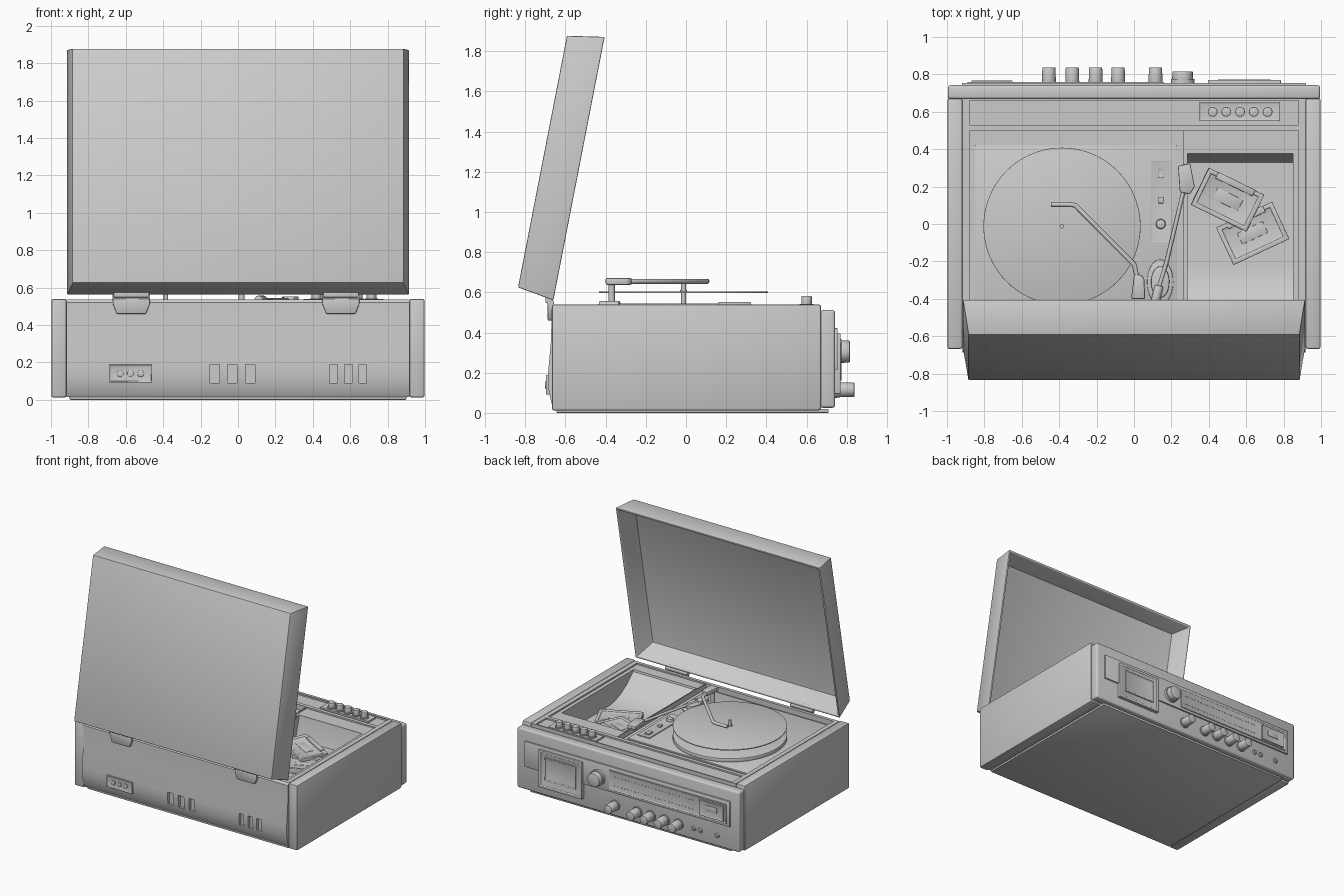
import bpy, bmesh, math
from mathutils import Vector, Matrix

if "Cube" in bpy.data.objects:
    bpy.data.objects.remove(bpy.data.objects["Cube"])


def finish(name, bm, bevel=0, segs=2):
    bmesh.ops.recalc_face_normals(bm, faces=bm.faces[:])
    me = bpy.data.meshes.new(name)
    bm.to_mesh(me)
    bm.free()
    ob = bpy.data.objects.new(name, me)
    bpy.context.collection.objects.link(ob)
    bpy.ops.object.select_all(action='DESELECT')
    ob.select_set(True)
    bpy.context.view_layer.objects.active = ob
    if bevel:
        m = ob.modifiers.new("bevel", 'BEVEL')
        m.width, m.segments, m.limit_method = bevel, segs, 'ANGLE'
        bpy.ops.object.modifier_apply(modifier=m.name)
    bpy.ops.object.shade_smooth_by_angle(angle=math.radians(30))
    return ob


def box(name, x, y, z, bevel=0, inset=None, segs=2):
    """Box from ranges; inset = (face normal, border width, recess depth)."""
    bm = bmesh.new()
    bmesh.ops.create_cube(bm, size=1)
    for v in bm.verts:
        v.co = Vector([(r[0] + r[1]) / 2 + c * (r[1] - r[0]) for r, c in zip((x, y, z), v.co)])
    if inset:
        n = Vector(inset[0])
        bm.normal_update()
        f = max(bm.faces, key=lambda f: f.normal.dot(n))
        bmesh.ops.inset_region(bm, faces=[f], thickness=inset[1])
        r = bmesh.ops.inset_region(bm, faces=[f], thickness=0.003)
        bmesh.ops.translate(bm, verts=f.verts[:], vec=-n * inset[2])
    return finish(name, bm, bevel, segs)


def cyl(name, start, end, r, r2=None, bevel=0, n=32):
    a, b = Vector(start), Vector(end)
    bm = bmesh.new()
    rot = (b - a).to_track_quat('Z', 'Y').to_matrix().to_4x4()
    bmesh.ops.create_cone(bm, cap_ends=True, segments=n, radius1=r, radius2=r if r2 is None else r2,
                          depth=(b - a).length, matrix=Matrix.Translation((a + b) / 2) @ rot)
    return finish(name, bm, bevel)


def prism(name, pts, to3d, a, b, bevel=0):
    bm = bmesh.new()
    f = bm.faces.new([bm.verts.new(to3d(p, q, a)) for p, q in pts])
    r = bmesh.ops.extrude_face_region(bm, geom=[f])
    vs = [v for v in r['geom'] if isinstance(v, bmesh.types.BMVert)]
    bmesh.ops.translate(bm, verts=vs, vec=Vector(to3d(0, 0, b)) - Vector(to3d(0, 0, a)))
    return finish(name, bm, bevel)


def tube(name, pts, r):
    cu = bpy.data.curves.new(name, 'CURVE')
    cu.dimensions, cu.bevel_depth, cu.bevel_resolution, cu.use_fill_caps = '3D', r, 3, True
    s = cu.splines.new('POLY')
    s.points.add(len(pts) - 1)
    for p, c in zip(s.points, pts):
        p.co = (*c, 1)
    ob = bpy.data.objects.new(name, cu)
    bpy.context.collection.objects.link(ob)
    return ob


def cut(ob, cutter):
    m = ob.modifiers.new("cut", 'BOOLEAN')
    m.operation, m.solver, m.object = 'DIFFERENCE', 'EXACT', cutter
    bpy.context.view_layer.objects.active = ob
    bpy.ops.object.modifier_apply(modifier=m.name)
    bpy.data.objects.remove(cutter)


UP, FRONT, BACK = (0, 0, 1), (0, -1, 0), (0, 1, 0)
yz = lambda p, q, t: (t, p, q)
xz = lambda p, q, t: (p, t, q)
xy = lambda p, q, t: (p, q, t)

# cabinet with deck well, storage tray and control strip recess
body = prism("cabinet", [(-.65, .015), (-.67, .05), (-.685, .12), (-.687, .19), (-.672, .36), (-.668, .52),
                         (-.655, .537), (.67, .537), (.67, .015)], yz, -.916, .916)
cut(body, box("cutter", (-.88, .262), (-.63, .5), (.495, .7)))
cut(body, box("cutter", (.265, .88), (-.63, .5), (.525, .7)))
cut(body, box("cutter", (-.88, .88), (.53, .66), (.525, .7)))
cut(body, prism("cutter", [(.38, .6), (.375, .51), (.33, .35), (-.22, .35), (-.3, .36), (-.38, .39),
                           (-.46, .44), (-.54, .51), (-.56, .6)], yz, .285, .85))
for i, x in enumerate((-.125, -.03, .065, .51, .59, .667)):
    w = .025 if i < 3 else .021
    cut(body, box("cutter", (x - w, x + w), (-.8, -.66), (.09, .19)))
bpy.context.view_layer.objects.active = body
body.select_set(True)
bpy.ops.object.shade_smooth_by_angle(angle=math.radians(25))
box("base_plate", (-.9, .9), (-.645, .71), (0, .02), .005)

# wooden side panels
for s, n in ((1, "right"), (-1, "left")):
    box(n + "_side_panel", sorted((s * .917, s * .998)), (-.668, .672), (.012, .54), .012)

# rear socket plate
box("socket_plate", (-.69, -.46), (-.697, -.67), (.092, .188), .004, (FRONT, .008, .004))
for i in range(3):
    x = -.63 + i * .055
    cyl(f"socket_{i}", (x, -.68, .14), (x, -.702, .14), .018, bevel=.003, n=20)

# hinges
for x, n in ((-.57, "left"), (.55, "right")):
    prism(n + "_hinge_plate", [(x + a, b) for a, b in ((-.1, .548), (.1, .548), (.098, .51), (.078, .46),
                               (-.078, .46), (-.098, .51))], xz, -.688, -.665, .004)
    cyl(n + "_hinge_pin", (x - .1, -.674, .548), (x + .1, -.674, .548), .017, n=16)
    box(n + "_hinge_tab", (x - .095, x + .095), (-.7, -.67), (.548, .583), .004)

# open hollow lid, tilted back
bm = bmesh.new()
V, D = Vector((0, .191, .982)), Vector((0, -.982, .191))
def loop(t, d):
    return [bm.verts.new(Vector((sx * (.915 - t), -.66, .56)) + V * (t if k < 0 else 1.335 - t) + D * d)
            for sx, k in ((-1, -1), (1, -1), (1, 1), (-1, 1))]
loops = [loop(.03, .185), loop(0, 0), loop(.016, 0), loop(.05, .165)]
for a, b in zip(loops, loops[1:]):
    for i in range(4):
        bm.faces.new((a[i], a[(i + 1) % 4], b[(i + 1) % 4], b[i]))
bm.faces.new(loops[0])
bm.faces.new(loops[-1])
finish("lid", bm, .006)

# turntable deck, platter and raised record
box("deck_plate", (-.85, .23), (-.61, .42), (.49, .505), .004)
C = (-.385, -.012)
cyl("platter", (*C, .50), (*C, .533), .42, bevel=.006, n=80)
cyl("record", (*C, .597), (*C, .605), .42, bevel=.002, n=80)
cyl("spindle", (*C, .53), (*C, .65), .012, n=16)
cyl("spindle_collar", (*C, .60), (*C, .612), .018, n=20)

# record steadying arm
cyl("steady_arm_post", (.02, -.37, .5), (.02, -.37, .65), .016, n=20)
prism("steady_arm_hub", [(-.015, -.4), (.06, -.4), (.055, -.29), (.035, -.27), (.0, -.27)], xy, .637, .672, .008)
tube("steady_arm", [(.02, -.3, .655), (.0, -.215, .655), (-.155, -.06, .655), (-.315, .1, .655), (-.34, .104, .655),
                    (-.445, .104, .655)], .013)

# tonearm with oval pivot base and headshell
piv = Vector((.14, -.31))
for nm, r, z0, z1 in (("tonearm_base", 1, .49, .515), ("tonearm_pivot", .7, .51, .54)):
    prism(nm, [(piv.x + r * .07 * math.cos(a), piv.y + r * .12 * math.sin(a))
               for a in (i * math.tau / 32 for i in range(32))], xy, z0, z1, .005)
cyl("tonearm_weight", (.11, -.43, .533), (.135, -.33, .533), .024, bevel=.004, n=20)
tube("tonearm", [(.13, -.35, .535), (.175, -.2, .535), (.235, .05, .535), (.265, .18, .535)], .011)
prism("headshell", [(.245, .17), (.3, .16), (.325, .2), (.3, .325), (.235, .31)], xy, .522, .553, .006)

# deck control strip
box("control_strip", (.09, .2), (-.1, .34), (.5, .512), .003, (UP, .006, .002))
box("size_switch", (.123, .163), (.245, .3), (.505, .518), .003, (UP, .007, .004))
box("speed_switch", (.13, .158), (.11, .145), (.505, .525), .004)
cyl("stop_knob", (.143, 0, .505), (.143, 0, .53), .027, .024, .003, 24)

# push buttons
box("button_plate", (.35, .78), (.55, .652), (.52, .538), .003, (UP, .008, .003))
for i in range(5):
    x = .42 + i * .0735
    cyl(f"button_ring_{i}", (x, .6, .53), (x, .6, .542), .034, n=24)
    cyl(f"push_button_{i}", (x, .6, .53), (x, .6, .582), .026, bevel=.005, n=24)

# loose cassettes in the tray
for i, (x, y, z, ang, tilt) in enumerate(((.635, -.05, .372, 25, 0), (.5, .13, .402, -26, 4))):
    parts = [box(f"cassette_{i}", (-.165, .165), (-.11, .11), (-.02, .02), .004, (UP, .03, .007)),
             box(f"cassette_{i}_window", (-.075, .075), (-.03, .035), (0, .016), .002),
             box(f"cassette_{i}_head_block", (-.11, .11), (.075, .112), (-.023, .026), .003)]
    for p in parts:
        p.matrix_world = Matrix.Translation((x, y, z)) @ Matrix.Rotation(math.radians(ang), 4, 'Z') \
            @ Matrix.Rotation(math.radians(tilt), 4, 'Y')

# control panel and fascia
box("control_panel", (-.995, .995), (.668, .742), (.025, .512), .014, segs=3)
box("fascia", (-.92, .92), (.735, .754), (.215, .422), .004)
box("tuner_window", (-.89, .16), (.745, .76), (.235, .395), .003, (BACK, .008, .004))
box("meter", (-.87, -.65), (.745, .766), (.25, .375), .004, (BACK, .008, .003))
box("meter_gauge", (-.81, -.71), (.755, .767), (.3, .345), .002)
for i in range(24):
    x = .1 - i * .03
    for z in (.275, .345):
        box(f"dial_mark_{i}", (x, x + .014), (.75, .7585), (z, z + .004))

# cassette door
box("cassette_door", (.395, .785), (.735, .77), (.095, .395), .005, (BACK, .025, .005))
box("cassette_door_window", (.45, .73), (.755, .773), (.16, .35), .004, (BACK, .01, .005))

# knobs and jacks
cyl("tuning_knob_skirt", (.26, .74, .305), (.26, .775, .305), .063, n=40)
cyl("tuning_knob", (.26, .76, .305), (.26, .816, .305), .057, .054, .005, 40)
for i, x in enumerate((-.455, -.33, -.205, -.085, .115)):
    cyl(f"knob_{i}_collar", (x, .735, .115), (x, .752, .115), .042, n=28)
    cyl(f"knob_{i}", (x, .74, .115), (x, .838, .115), .038, .035, .004, 28)
for i, x in enumerate((-.59, -.65, -.8)):
    cyl(f"jack_{i}", (x, .735, .115), (x, .755, .115), .02, .018, .003, 20)
    cyl(f"jack_pin_{i}", (x, .74, .115), (x, .76, .115), .009, n=16)
